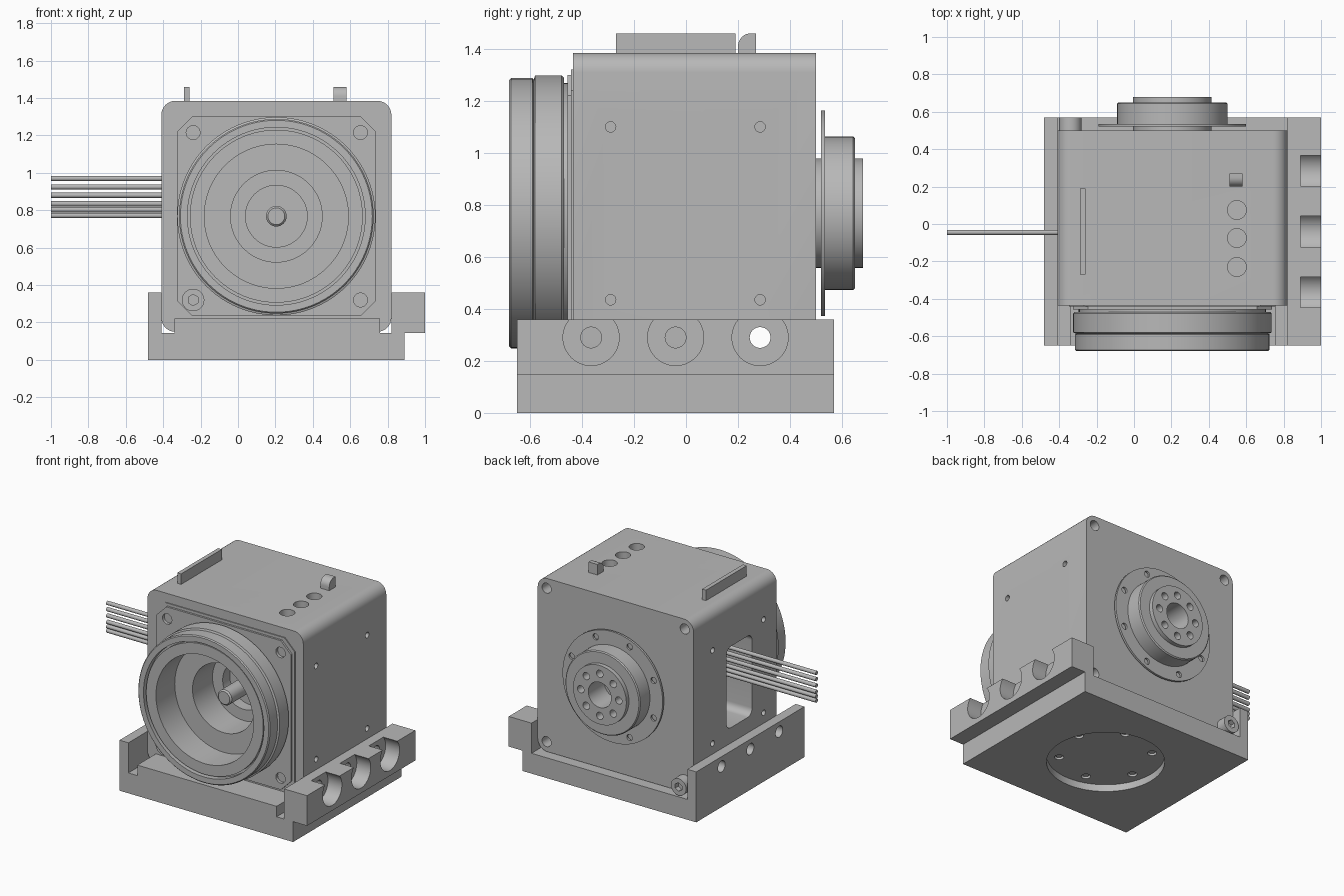
import bpy, bmesh, math
from mathutils import Matrix, Vector

cube = bpy.data.objects.get("Cube")
if cube:
    bpy.data.objects.remove(cube, do_unlink=True)

metal = bpy.data.materials.new("machined grey")
metal.use_nodes = True
metal.diffuse_color = (0.48, 0.48, 0.48, 1)
metal.node_tree.nodes["Principled BSDF"].inputs["Base Color"].default_value = (0.48, 0.48, 0.48, 1)

CX, CZ = 0.205, 0.768  # main axis, running along y


def finish(name, bm):
    bmesh.ops.recalc_face_normals(bm, faces=bm.faces)
    mesh = bpy.data.meshes.new(name)
    bm.to_mesh(mesh)
    bm.free()
    obj = bpy.data.objects.new(name, mesh)
    bpy.context.collection.objects.link(obj)
    mesh.materials.append(metal)
    return obj


def box(name, x, y, z):
    bm = bmesh.new()
    size = Vector((x[1] - x[0], y[1] - y[0], z[1] - z[0]))
    mid = Vector((x[0] + x[1], y[0] + y[1], z[0] + z[1])) / 2
    bmesh.ops.create_cube(bm, size=1, matrix=Matrix.Translation(mid) @ Matrix.Diagonal((*size, 1)))
    return finish(name, bm)


def bevel(obj, width, segments, rule):
    """Bevel the edges whose endpoints satisfy the rule."""
    bm = bmesh.new()
    bm.from_mesh(obj.data)
    edges = [e for e in bm.edges if rule(e.verts[0].co, e.verts[1].co)]
    bmesh.ops.bevel(bm, geom=edges, offset=width, segments=segments, profile=0.5, affect='EDGES')
    bm.to_mesh(obj.data)
    bm.free()
    return obj


def along(axis):
    others = [i for i in range(3) if i != axis]
    return lambda a, b: all(abs(a[i] - b[i]) < 1e-4 for i in others)


def rod(name, axis, start, end, centre, r, sides=32):
    """Cylinder along axis 0/1/2; centre gives the other two coordinates."""
    bm = bmesh.new()
    pos = list(centre)
    pos.insert(axis, (start + end) / 2)
    turn = [Matrix.Rotation(math.pi / 2, 4, 'Y'), Matrix.Rotation(math.pi / 2, 4, 'X'), Matrix()][axis]
    bmesh.ops.create_cone(bm, cap_ends=True, segments=sides, radius1=r, radius2=r,
                          depth=abs(end - start), matrix=Matrix.Translation(pos) @ turn)
    return finish(name, bm)


def lathe(name, profile, sides=96):
    """Revolve a closed (radius, y) profile about the main axis."""
    bm = bmesh.new()
    rings = []
    for i in range(sides):
        a = 2 * math.pi * i / sides
        rings.append([bm.verts.new((CX + r * math.cos(a), y, CZ + r * math.sin(a))) for r, y in profile])
    for i in range(sides):
        p, q = rings[i], rings[(i + 1) % sides]
        for j in range(len(profile)):
            k = (j + 1) % len(profile)
            bm.faces.new((p[j], p[k], q[k], q[j]))
    return finish(name, bm)


def cut(target, *cutters):
    for tool in cutters:
        mod = target.modifiers.new("cut", 'BOOLEAN')
        mod.operation = 'DIFFERENCE'
        mod.solver = 'EXACT'
        mod.object = tool
        bpy.context.view_layer.objects.active = target
        bpy.ops.object.modifier_apply(modifier=mod.name)
        bpy.data.objects.remove(tool, do_unlink=True)


def circle(count, r, offset=0.0):
    for i in range(count):
        a = 2 * math.pi * (i + offset) / count
        yield r * math.cos(a), r * math.sin(a)


# Base: floor, front lip, left wall and side rail
floor = box("base_floor", (-0.48, 0.89), (-0.65, 0.57), (0, 0.145))
cut(floor, rod("cutter", 2, -0.1, 0.05, (CX, -0.04), 0.38, 96))
for dx, dy in circle(6, 0.3, 0.25):
    cut(floor, rod("cutter", 2, 0, 0.1, (CX + dx, dy - 0.04), 0.03))
    rod("base_screw", 2, 0.06, 0.1, (CX + dx, dy - 0.04), 0.022)
box("front_lip", (-0.34, 0.76), (-0.65, -0.44), (0.145, 0.22))
wall = box("left_wall", (-0.48, -0.41), (-0.65, 0.57), (0.145, 0.36))
rail = box("side_rail", (0.82, 1.0), (-0.65, 0.57), (0.145, 0.36))
for y in (-0.365, -0.04, 0.285):
    cut(rail, rod("cutter", 0, 0.89, 1.1, (y, 0.29), 0.108, 48),
        rod("cutter", 0, 0.7, 1.1, (y, 0.29), 0.04))
    cut(wall, rod("cutter", 0, -0.6, -0.3, (y, 0.29), 0.04))

# Housing block with rounded long edges
body = bevel(box("housing", (-0.41, 0.82), (-0.435, 0.5), (0.15, 1.385)), 0.075, 8, along(1))
cut(body, rod("cutter", 1, -0.6, -0.23, (CX, CZ), 0.245, 64),
    rod("cutter", 1, -0.3, -0.15, (CX, CZ), 0.165, 64),
    rod("cutter", 0, -0.6, 1.0, (0.285, 0.29), 0.04))
window = bevel(box("cutter", (-0.6, -0.08), (-0.16, 0.13), (0.47, 1.05)), 0.05, 6, along(0))
cut(body, window)
for y in (-0.29, 0.285):
    for z in (0.435, 1.1):
        cut(body, rod("cutter", 0, 0.76, 0.9, (y, z), 0.02, 20),
            rod("cutter", 0, -0.5, -0.35, (y, z), 0.02, 20))
for x in (-0.34, 0.75):
    for z in (0.22, 1.315):
        cut(body, rod("cutter", 1, 0.42, 0.6, (x, z), 0.036))
for y, depth in ((-0.23, 0.06), (-0.075, 0.12), (0.075, 0.12)):
    cut(body, rod("cutter", 2, 1.385 - depth, 1.5, (0.55, y), 0.05))
lathe("inner_motor", [(0.27, -0.16), (0.34, -0.16), (0.34, 0.13), (0.27, 0.13)])

# Top fin and rounded tab
box("top_fin", (-0.29, -0.26), (-0.27, 0.19), (1.38, 1.46))
bevel(box("top_tab", (0.51, 0.58), (0.2, 0.27), (1.38, 1.46)), 0.05, 8,
      lambda a, b: min(a.z, b.z) > 1.45 and max(a.y, b.y) < 0.21)

# Stepped front plate with chamfered corners
for name, half, y in (("plate_edge", 0.552, -0.442), ("front_plate", 0.532, -0.456)):
    plate = bevel(box(name, (CX - half, CX + half), (y, -0.434), (CZ - half, CZ + half)), 0.08, 1, along(1))
    cut(plate, rod("cutter", 1, -0.6, -0.3, (CX, CZ), 0.245, 64))
    for x in (-0.24, 0.655):
        for z in (0.32, 1.215):
            cut(plate, rod("cutter", 1, -0.6, -0.3, (x, z), 0.037))


# Socket head screws
def socket_screw(name, x, z, y0, y1, mouth):
    head = rod(name, 1, y0, y1, (x, z), 0.06)
    cut(head, rod("cutter", 1, mouth - 0.035, mouth + 0.035, (x, z), 0.03, 6))


socket_screw("front_screw", -0.24, 0.32, -0.5, -0.445, -0.5)
socket_screw("rear_screw", -0.34, 0.215, 0.49, 0.57, 0.57)

# Front ring with grooved face, and the shaft inside
lathe("front_ring", [
    (0.385, -0.45), (0.385, -0.668), (0.462, -0.668), (0.462, -0.64), (0.475, -0.64),
    (0.475, -0.68), (0.513, -0.68), (0.52, -0.673), (0.52, -0.59), (0.512, -0.587),
    (0.53, -0.58), (0.53, -0.478), (0.522, -0.47), (0.5, -0.47), (0.5, -0.45)])
shaft = rod("shaft", 1, -0.45, -0.14, (CX, CZ), 0.055)
bevel(shaft, 0.01, 1, lambda a, b: max(a.y, b.y) < -0.44)

# Rear output flange and hub
flange = lathe("rear_flange", [
    (0.09, 0.49), (0.21, 0.49), (0.21, 0.52), (0.395, 0.52), (0.395, 0.535), (0.295, 0.535),
    (0.295, 0.643), (0.288, 0.65), (0.21, 0.65), (0.21, 0.68), (0.09, 0.68)])
for dx, dz in circle(8, 0.15):
    cut(flange, rod("cutter", 1, 0.6, 0.75, (CX + dx, CZ + dz), 0.026, 20))
for dx, dz in circle(8, 0.35, 0.5):
    cut(flange, rod("cutter", 1, 0.5, 0.56, (CX + dx, CZ + dz), 0.022, 20))

# Cable bundle leaving the side window
for z in (0.97, 0.925, 0.88, 0.835, 0.803, 0.772):
    rod("cable", 0, -1.0, -0.1, (-0.045, z), 0.014, 16)

# Smooth the round surfaces, keep edges sharp
bpy.ops.object.select_all(action='DESELECT')
for obj in bpy.context.collection.objects:
    if obj.type == 'MESH':
        obj.select_set(True)
        bpy.context.view_layer.objects.active = obj
bpy.ops.object.shade_smooth_by_angle(angle=math.radians(30))
